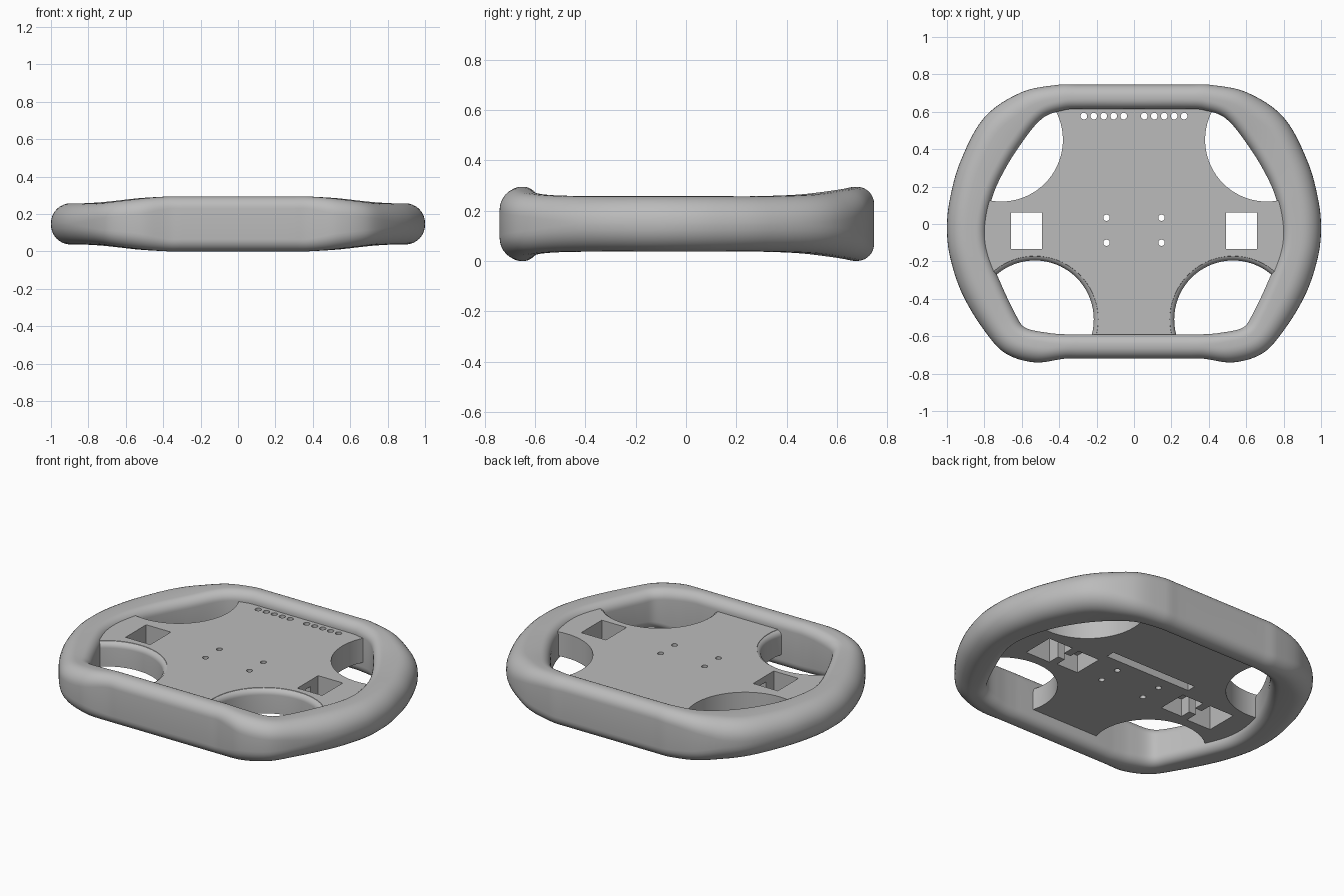
import bpy, bmesh, math
from mathutils import Vector

old = bpy.data.objects.get("Cube")
if old:
    bpy.data.objects.remove(old, do_unlink=True)

MID = 0.1475                      # height of the wheel's middle plane
TOP, BOTTOM = 0.233, 0.087        # faces of the hub plate

grey = bpy.data.materials.new("plain grey")
grey.use_nodes = True
colour = (0.5, 0.5, 0.5, 1)
grey.diffuse_color = colour
grey.node_tree.nodes["Principled BSDF"].inputs["Base Color"].default_value = colour


def make_object(name, bm):
    bmesh.ops.recalc_face_normals(bm, faces=bm.faces)
    mesh = bpy.data.meshes.new(name)
    bm.to_mesh(mesh)
    bm.free()
    mesh.materials.append(grey)
    ob = bpy.data.objects.new(name, mesh)
    bpy.context.collection.objects.link(ob)
    return ob


def smooth(ob, degrees):
    bpy.ops.object.select_all(action='DESELECT')
    ob.select_set(True)
    bpy.context.view_layer.objects.active = ob
    bpy.ops.object.shade_smooth_by_angle(angle=math.radians(degrees))


def loft(bm, rings, closed):
    rows = [[bm.verts.new(p) for p in ring] for ring in rings]
    n = len(rows[0])
    for i in range(len(rows) - (0 if closed else 1)):
        a, b = rows[i], rows[(i + 1) % len(rows)]
        for j in range(n):
            k = (j + 1) % n
            bm.faces.new((a[j], a[k], b[k], b[j]))
    if not closed:
        bm.faces.new(rows[0])
        bm.faces.new(rows[-1])


def add_box(bm, x0, x1, y0, y1, z0, z1):
    square = [(x0, y0), (x1, y0), (x1, y1), (x0, y1)]
    loft(bm, [[(x, y, z) for x, y in square] for z in (z0, z1)], False)


def add_round(bm, x, y, profile, sides):
    # Lathe of (radius, height) pairs about a vertical axis
    turns = [2 * math.pi * i / sides for i in range(sides)]
    loft(bm, [[(x + r * math.cos(t), y + r * math.sin(t), z) for t in turns]
              for r, z in profile], False)


# Right half of the rim: outer x, y, inner x, y, half height
half = [
    (0.00, 0.745, 0.00, 0.615, 0.147),
    (0.30, 0.745, 0.29, 0.615, 0.147),
    (0.40, 0.745, 0.37, 0.610, 0.146),
    (0.60, 0.705, 0.49, 0.565, 0.136),
    (0.80, 0.570, 0.61, 0.420, 0.117),
    (0.93, 0.330, 0.71, 0.255, 0.110),
    (0.985, 0.13, 0.765, 0.12, 0.110),
    (1.00, -0.02, 0.79, -0.02, 0.110),
    (0.985, -0.17, 0.78, -0.14, 0.110),
    (0.92, -0.37, 0.72, -0.30, 0.110),
    (0.80, -0.57, 0.63, -0.49, 0.113),
    (0.69, -0.69, 0.58, -0.555, 0.122),
    (0.53, -0.74, 0.46, -0.582, 0.138),
    (0.37, -0.72, 0.36, -0.59, 0.147),
    (0.30, -0.72, 0.29, -0.59, 0.147),
    (0.00, -0.72, 0.00, -0.59, 0.147),
]
stations = [Vector(s) for s in half]
stations += [Vector((-s[0], s[1], -s[2], s[3], s[4])) for s in reversed(half[1:-1])]


def spline(points, steps):
    n, out = len(points), []
    for i in range(n):
        a, b, c, d = (points[(i + k) % n] for k in (-1, 0, 1, 2))
        m0 = (c - a) * ((c - b).length / ((c - b).length + (b - a).length))
        m1 = (d - b) * ((c - b).length / ((d - c).length + (c - b).length))
        for j in range(steps):
            t = j / steps
            out.append(b * (2*t**3 - 3*t**2 + 1) + m0 * (t**3 - 2*t**2 + t)
                       + c * (3*t**2 - 2*t**3) + m1 * (t**3 - t**2))
    return out


path = spline(stations, 6)


def rim_section(s):
    outer, inner = Vector((s[0], s[1])), Vector((s[2], s[3]))
    width, h = (outer - inner).length, s[4]
    across = (inner - outer) / width
    r_out, r_in = min(width * 0.5, 0.105), 0.055
    corners = [(r_out, h - r_out, r_out, 90), (r_out, r_out - h, r_out, 180),
               (width - r_in, r_in - h, r_in, 270), (width - r_in, h - r_in, r_in, 0)]
    ring = []
    for u, v, r, start in corners:
        for k in range(9):
            t = math.radians(start + k * 90 / 8)
            p = outer + across * (u + r * math.cos(t))
            ring.append((p.x, p.y, MID + v + r * math.sin(t)))
    return ring


# Grip rim
bm = bmesh.new()
loft(bm, [rim_section(s) for s in path], True)
rim = make_object("grip_rim", bm)
smooth(rim, 40)

# Hub plate, its edge buried in the middle of the rim
bm = bmesh.new()
loft(bm, [[((s[0] + s[2]) / 2, (s[1] + s[3]) / 2, z) for s in path]
          for z in (BOTTOM, TOP)], False)
plate = make_object("hub_plate", bm)

LOW, HIGH = -0.1, 0.4
through, pockets, channels = bmesh.new(), bmesh.new(), bmesh.new()

# Rounded upper lip for the front openings
lip = 0.035
flare = [(0.315, LOW)]
for k in range(7):
    t = math.radians(k * 70 / 6)
    flare.append((0.315 + lip * (1 - math.cos(t)), TOP - lip + lip * math.sin(t)))
flare.append((flare[-1][0] + 0.005, TOP + 0.01))

for side in (-1, 1):
    def side_box(target, x0, x1, y0, y1, z0, z1):
        add_box(target, *sorted((side * x0, side * x1)), y0, y1, z0, z1)

    # Hand openings
    add_round(through, side * 0.71, 0.45, [(0.33, LOW), (0.33, HIGH)], 72)
    add_round(through, side * 0.53, -0.51, flare, 72)
    # Square button holes with connected pockets underneath
    side_box(through, 0.492, 0.657, -0.135, 0.062, LOW, HIGH)
    side_box(pockets, 0.30, 0.445, -0.125, 0.058, LOW, 0.195)
    side_box(channels, 0.43, 0.51, -0.06, -0.01, LOW, 0.195)
    # Row of light holes along the back
    for i in range(5):
        add_round(through, side * (0.055 + 0.0533 * i), 0.577,
                  [(0.018, LOW), (0.018, HIGH)], 24)
    # Mounting screw holes
    for y in (0.033, -0.1):
        add_round(through, side * 0.147, y, [(0.017, LOW), (0.017, HIGH)], 24)

# Long slot underneath
add_box(pockets, -0.29, 0.29, 0.115, 0.17, LOW, 0.16)

cutters = [make_object(name, bm) for name, bm in
           (("through_cutter", through), ("pocket_cutter", pockets),
            ("channel_cutter", channels))]
for cutter in cutters:
    cutter.hide_render = True
    mod = plate.modifiers.new(cutter.name, 'BOOLEAN')
    mod.operation, mod.solver, mod.object = 'DIFFERENCE', 'EXACT', cutter

# Keep the cut plate and discard the cutters
graph = bpy.context.evaluated_depsgraph_get()
cut_mesh = bpy.data.meshes.new_from_object(plate.evaluated_get(graph))
plate.modifiers.clear()
plate.data = cut_mesh
for cutter in cutters:
    bpy.data.objects.remove(cutter, do_unlink=True)
smooth(plate, 16)
